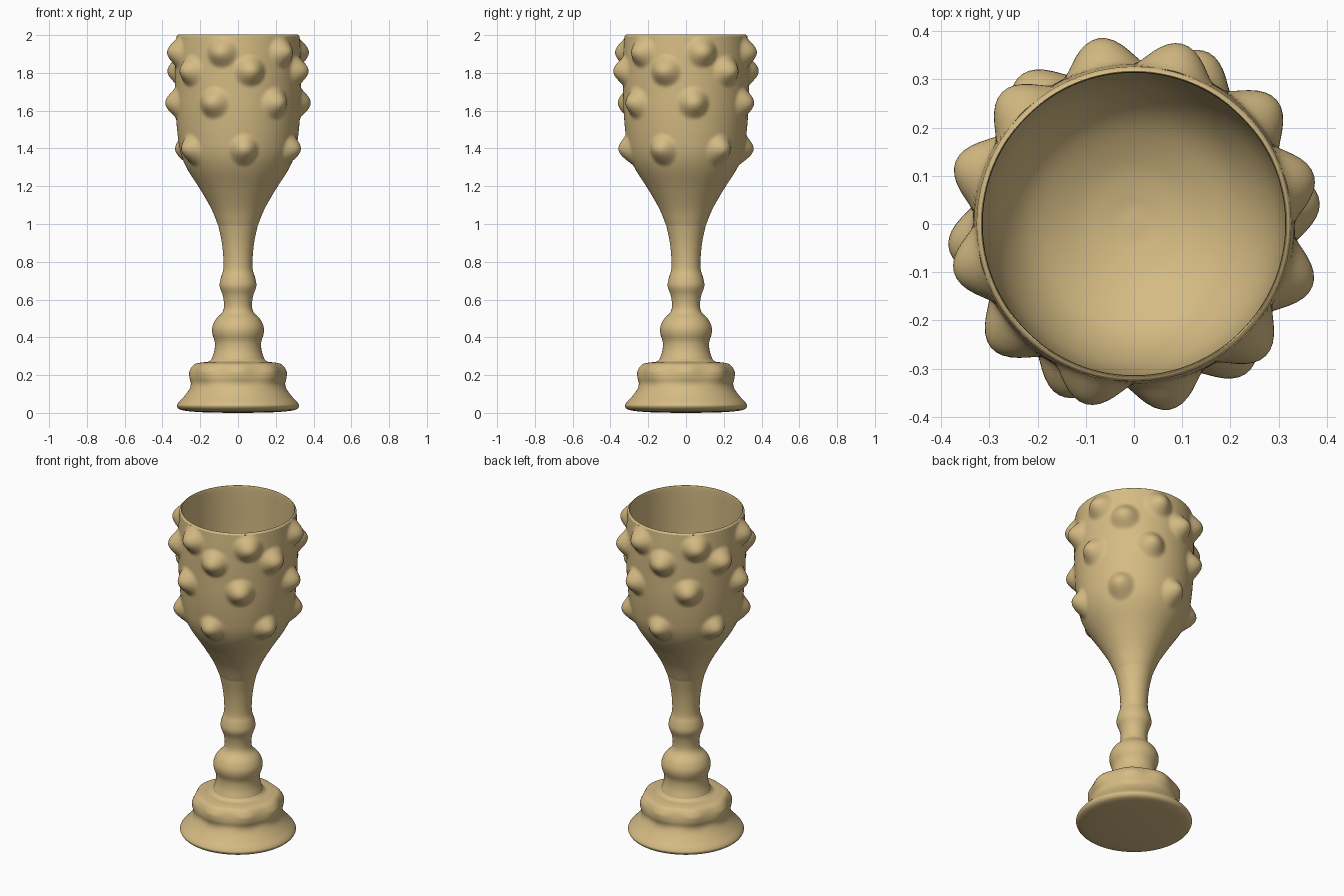
import bpy, bmesh, math
from mathutils import Vector

if "Cube" in bpy.data.objects:
    bpy.data.objects.remove(bpy.data.objects["Cube"])

SEG = 168
gold = bpy.data.materials.new("pale_gold")
gold.diffuse_color = (0.67, 0.50, 0.23, 1)
gold.use_nodes = True
gold.node_tree.nodes["Principled BSDF"].inputs["Base Color"].default_value = gold.diffuse_color


def smooth_curve(pts, n):
    """Catmull-Rom through profile points (radius, height)."""
    p = [Vector(q) for q in pts]
    p = [2 * p[0] - p[1]] + p + [2 * p[-1] - p[-2]]
    out = []
    for i in range(1, len(p) - 2):
        a, b, c, d = p[i - 1:i + 3]
        for k in range(n):
            t = k / n
            out.append(0.5 * (2 * b + (c - a) * t + (2 * a - 5 * b + 4 * c - d) * t * t
                              + (3 * b - a - 3 * c + d) * t ** 3))
    return out + [p[-2]]


def lathe(name, profile, shape=None, cap_start=False, cap_end=False):
    """Revolve a profile; shape(r, z, angle) adds a radial offset."""
    bm = bmesh.new()
    rings = []
    for r, z in profile:
        ring = []
        for s in range(SEG):
            a = 2 * math.pi * s / SEG
            rr = r + (shape(r, z, a) if shape else 0)
            ring.append(bm.verts.new((rr * math.cos(a), rr * math.sin(a), z)))
        rings.append(ring)
    for lo, hi in zip(rings, rings[1:]):
        for s in range(SEG):
            t = (s + 1) % SEG
            bm.faces.new((lo[s], lo[t], hi[t], hi[s]))
    if cap_start:
        bm.faces.new(rings[0][::-1])
    if cap_end:
        bm.faces.new(rings[-1])
    me = bpy.data.meshes.new(name)
    bm.to_mesh(me)
    bm.free()
    me.materials.append(gold)
    for f in me.polygons:
        f.use_smooth = True
    ob = bpy.data.objects.new(name, me)
    bpy.context.collection.objects.link(ob)
    return ob


# Foot: flared disc and softly eight-sided tier
def tier_lobes(r, z, a):
    w = max(0, 1 - abs(z - 0.22) / 0.09) * max(0, min(1, (r - 0.14) / 0.08))
    return 0.007 * w * math.cos(8 * a)


foot = [(0.05, 0.0), (0.20, 0.004), (0.295, 0.014), (0.322, 0.032), (0.317, 0.052),
        (0.285, 0.088), (0.258, 0.125), (0.248, 0.155), (0.253, 0.19), (0.249, 0.225),
        (0.228, 0.256), (0.195, 0.266), (0.158, 0.271), (0.14, 0.284)]
lathe("foot", smooth_curve(foot, 6), tier_lobes, cap_start=True)

# Stem with two rounded knops
stem = [(0.14, 0.284), (0.125, 0.33), (0.123, 0.375), (0.136, 0.42), (0.136, 0.455),
        (0.118, 0.495), (0.085, 0.53), (0.074, 0.565), (0.080, 0.62), (0.097, 0.67),
        (0.091, 0.715), (0.078, 0.76), (0.078, 0.83), (0.087, 0.91), (0.104, 0.99)]
lathe("stem", smooth_curve(stem, 5))

# Bowl: four staggered rows of six raised bosses (height, first angle, size)
ROWS = [(1.91, 15, 0.055), (1.81, 41, 0.058), (1.64, 7, 0.056), (1.39, 36, 0.052)]


def bosses(r, z, a):
    off = 0
    for bz, start, h in ROWS:
        if abs(z - bz) > 0.1:
            continue
        step = math.pi / 3
        da = (a - math.radians(start) + step / 2) % step - step / 2
        d2 = ((0.33 * da) ** 2 + (z - bz) ** 2) / 0.088 ** 2
        if d2 < 1:
            off = max(off, h * (1 - d2) ** 1.7)
    return off


outer = [(0.104, 0.99), (0.141, 1.08), (0.198, 1.18), (0.268, 1.29), (0.302, 1.37),
         (0.318, 1.46), (0.329, 1.58), (0.333, 1.70), (0.334, 1.80), (0.332, 1.90),
         (0.326, 1.993)]
lathe("bowl", smooth_curve(outer, 10), bosses)

# Rim and hollow inside of the bowl
inner = [(0.326, 1.993), (0.320, 2.0), (0.314, 1.993), (0.314, 1.90), (0.316, 1.70),
         (0.310, 1.50), (0.285, 1.38), (0.225, 1.285), (0.13, 1.225), (0.05, 1.203),
         (0.005, 1.20)]
lathe("bowl_lining", smooth_curve(inner, 5), cap_end=True)
